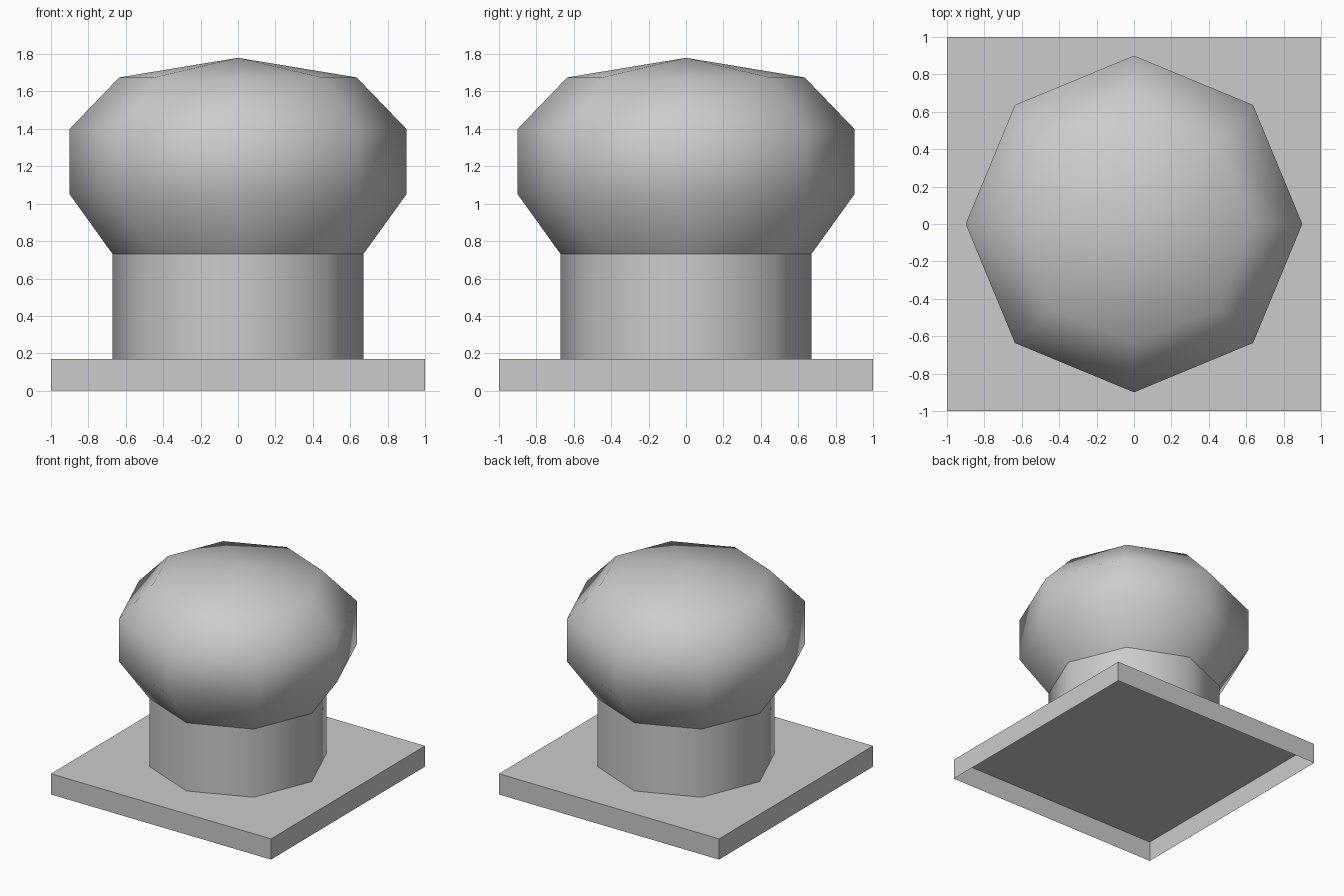
import bpy
import bmesh
from math import cos, sin, tau

SIDES = 8

cube = bpy.data.objects.get("Cube")
if cube:
    bpy.data.objects.remove(cube, do_unlink=True)

# Single stone colour
stone = bpy.data.materials.new("light_grey")
stone.use_nodes = True
grey = (0.6, 0.6, 0.6, 1)
stone.diffuse_color = grey
stone.node_tree.nodes["Principled BSDF"].inputs["Base Color"].default_value = grey


def finish(name, bm, smooth):
    for face in bm.faces:
        face.smooth = smooth
    mesh = bpy.data.meshes.new(name)
    bm.to_mesh(mesh)
    bm.free()
    mesh.materials.append(stone)
    obj = bpy.data.objects.new(name, mesh)
    bpy.context.collection.objects.link(obj)
    return obj


def lathe(name, profile, apex=None):
    """Eight-sided smooth skin through (radius, height) rings."""
    bm = bmesh.new()
    rings = [[bm.verts.new((r * cos(tau * i / SIDES), r * sin(tau * i / SIDES), z))
              for i in range(SIDES)] for r, z in profile]
    for low, high in zip(rings, rings[1:]):
        for i in range(SIDES):
            j = (i + 1) % SIDES
            bm.faces.new((low[i], low[j], high[j], high[i]))
    if apex is not None:
        tip = bm.verts.new((0, 0, apex))
        for i in range(SIDES):
            bm.faces.new((rings[-1][i], rings[-1][(i + 1) % SIDES], tip))
    return finish(name, bm, True)


# Square plinth, hollow and open underneath
height = 0.17
bm = bmesh.new()
bmesh.ops.create_cube(bm, size=2)
for v in bm.verts:
    v.co.z = height if v.co.z > 0 else 0
bm.normal_update()
bmesh.ops.delete(bm, geom=[f for f in bm.faces if f.normal.z < -0.5], context='FACES_ONLY')
finish("plinth", bm, False)

# Neck and bulbous cap
lathe("neck", [(0.67, height), (0.67, 0.73)])
lathe("cap", [(0.67, 0.73), (0.9, 1.05), (0.9, 1.4), (0.635, 1.675)], apex=1.78)
